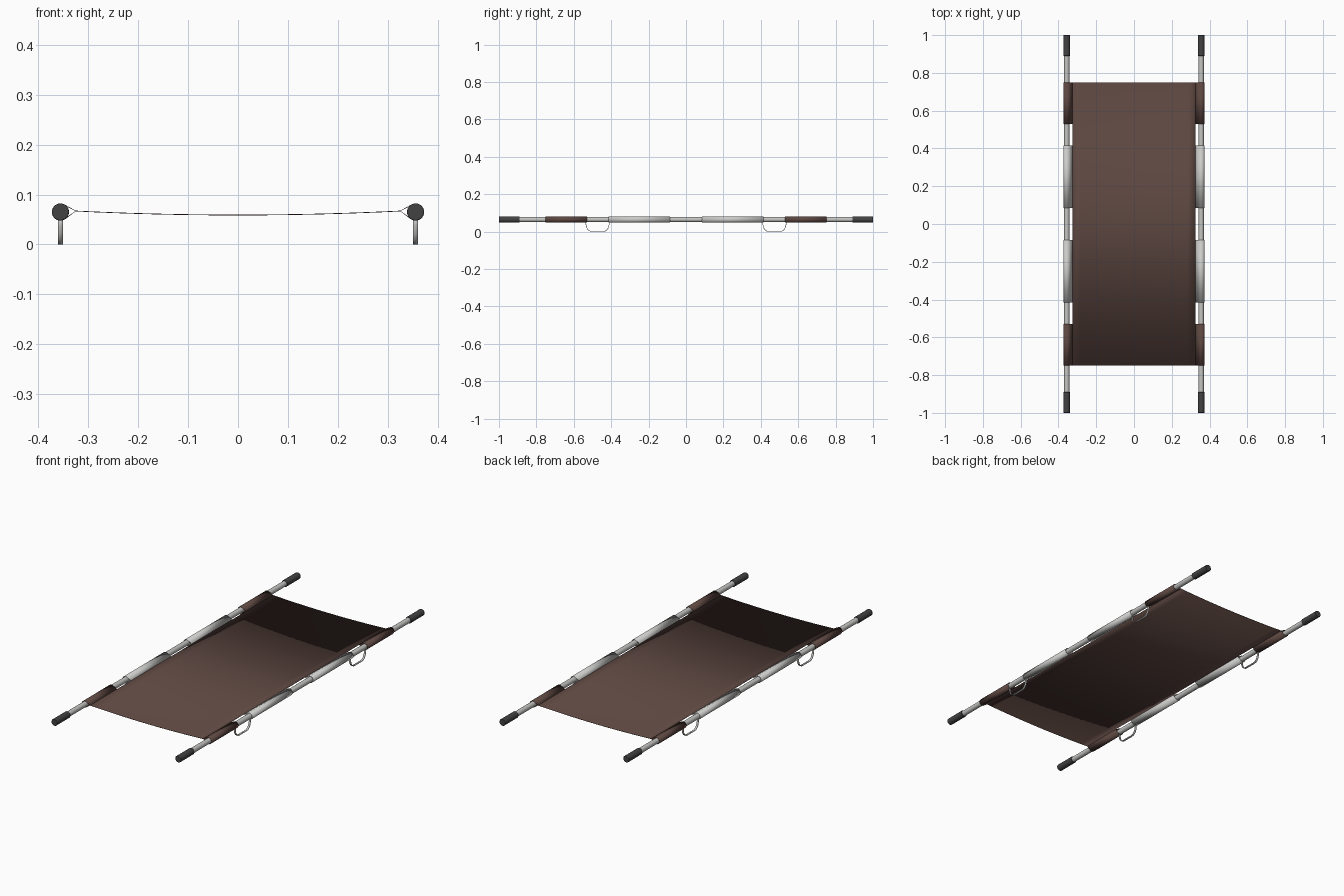
import bpy, bmesh, math
from mathutils import Vector

cube = bpy.data.objects.get("Cube")
if cube:
    bpy.data.objects.remove(cube, do_unlink=True)

POLE_X, POLE_Z = 0.356, 0.065
SEAM_X, SEAM_Z = 0.325, 0.067
SLEEVE_R = 0.0165


def material(name, rgb, rough=0.7):
    m = bpy.data.materials.new(name)
    m.use_nodes = True
    m.diffuse_color = (*rgb, 1)
    bsdf = m.node_tree.nodes["Principled BSDF"]
    bsdf.inputs["Base Color"].default_value = (*rgb, 1)
    bsdf.inputs["Roughness"].default_value = rough
    return m


canvas = material("brown canvas", (0.108, 0.062, 0.052))
metal = material("grey metal", (0.56, 0.56, 0.55))
strap = material("light grey sleeve", (0.6, 0.6, 0.59))
rubber = material("dark rubber", (0.055, 0.055, 0.055))


def finish(obj, mat):
    obj.data.materials.append(mat)
    bpy.ops.object.select_all(action='DESELECT')
    bpy.context.view_layer.objects.active = obj
    obj.select_set(True)
    bpy.ops.object.shade_smooth_by_angle(angle=math.radians(40))
    return obj


def rod(name, x, y0, y1, radius, mat, bevel=0.0):
    bpy.ops.mesh.primitive_cylinder_add(vertices=24, radius=radius, depth=y1 - y0,
                                        location=(x, (y0 + y1) / 2, POLE_Z),
                                        rotation=(math.pi / 2, 0, 0))
    obj = bpy.context.object
    obj.name = name
    if bevel:
        mod = obj.modifiers.new("rim", 'BEVEL')
        mod.width, mod.segments = bevel, 2
    return finish(obj, mat)


def ribbon(name, profile, offset, mat, thickness, closed=False):
    """Sweep an open or closed profile along an offset and give it thickness."""
    bm = bmesh.new()
    rows = [[bm.verts.new(Vector(p) + Vector(offset) * s) for p in profile] for s in (0, 1)]
    n = len(profile)
    for i in range(n if closed else n - 1):
        j = (i + 1) % n
        bm.faces.new((rows[0][i], rows[0][j], rows[1][j], rows[1][i]))
    bmesh.ops.recalc_face_normals(bm, faces=bm.faces)
    mesh = bpy.data.meshes.new(name)
    bm.to_mesh(mesh)
    bm.free()
    obj = bpy.data.objects.new(name, mesh)
    bpy.context.collection.objects.link(obj)
    mod = obj.modifiers.new("thickness", 'SOLIDIFY')
    mod.thickness, mod.offset = thickness, 0
    return finish(obj, mat)


def teardrop(side, y):
    """Loop round a pole that closes at the seam with the bed."""
    reach = POLE_X - SEAM_X
    start = math.acos(SLEEVE_R / reach)
    pts = [(side * SEAM_X, y, SEAM_Z)]
    steps = 20
    for i in range(steps + 1):
        a = start + (2 * math.pi - 2 * start) * i / steps
        pts.append((side * (POLE_X - SLEEVE_R * math.cos(a)), y,
                    POLE_Z + SLEEVE_R * math.sin(a)))
    return pts


# Sagging canvas bed
sag = []
for i in range(17):
    t = i / 8 - 1
    sag.append((SEAM_X * t, -0.75, 0.059 + (SEAM_Z - 0.059) * t * t))
ribbon("canvas_bed", sag, (0, 1.5, 0), canvas, 0.0015)

# Half outline of a wire foot, from the pole down to the ground
foot_half = [(0.062, 0.056), (0.062, 0.038), (0.058, 0.022), (0.051, 0.010),
             (0.040, 0.003), (0.028, 0.0015)]

for side, label in ((1, "left"), (-1, "right")):
    x = side * POLE_X
    rod(f"{label}_pole", x, -0.98, 0.98, 0.0137, metal)
    for end, where in ((-1, "front"), (1, "back")):
        tag = f"{label}_{where}"
        rod(f"{tag}_grip", x, *sorted((end * 0.89, end)), 0.0172, rubber, 0.002)

        # Canvas and grey loops that hold the bed to the pole
        ribbon(f"{tag}_canvas_sleeve", teardrop(side, end * 0.53),
               (0, end * 0.22, 0), canvas, 0.0015, True)
        ribbon(f"{tag}_grey_sleeve", teardrop(side, end * 0.085),
               (0, end * 0.33, 0), strap, 0.0015, True)

        # Foot loop under the pole
        outline = foot_half + [(-y, z) for y, z in reversed(foot_half)]
        path = [(x - 0.005, end * 0.473 + y, z) for y, z in outline]
        ribbon(f"{tag}_foot", path, (0.01, 0, 0), metal, 0.003)
